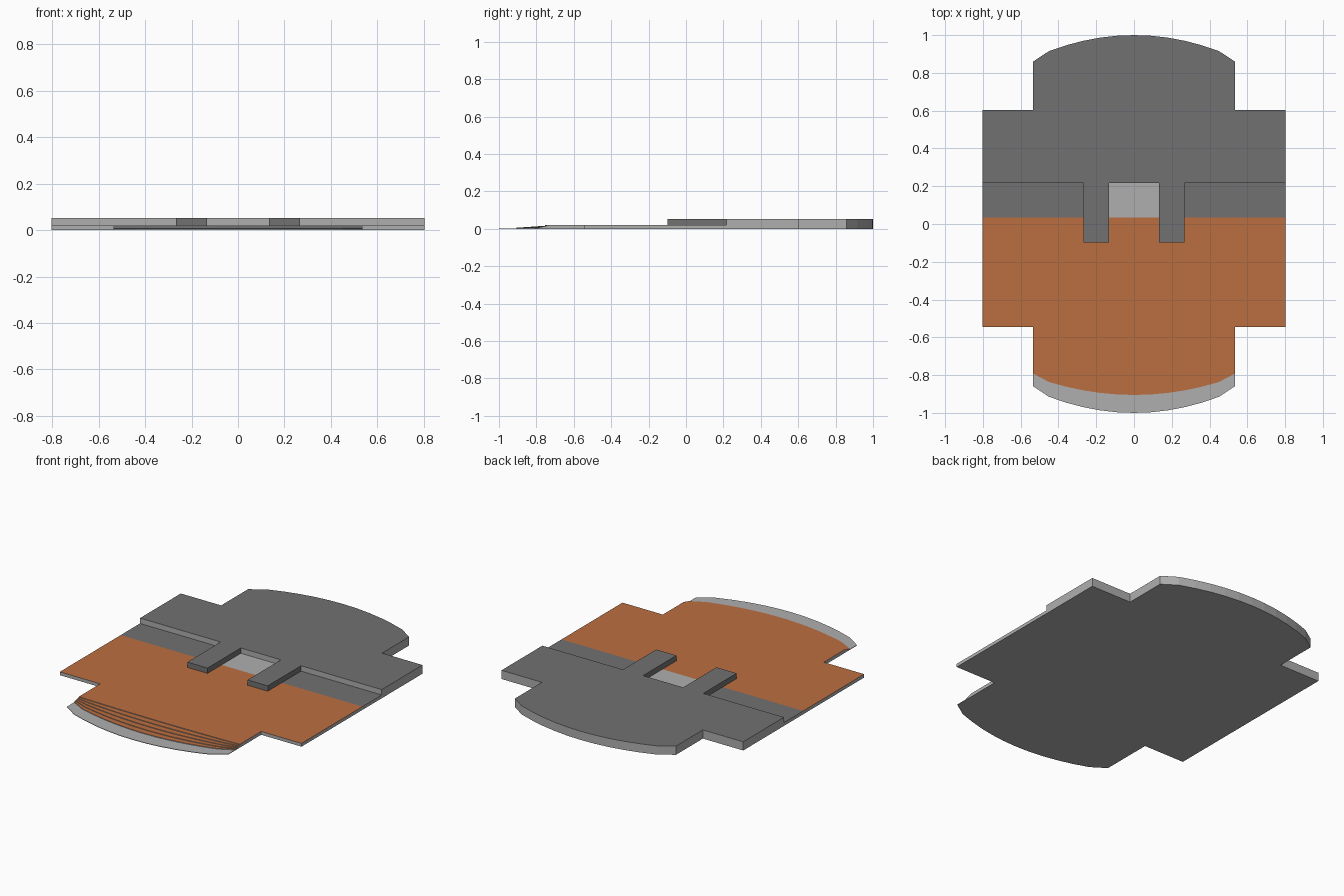
import bpy
import bmesh

cube = bpy.data.objects.get("Cube")
if cube:
    bpy.data.objects.remove(cube, do_unlink=True)


def material(name, r, g, b):
    mat = bpy.data.materials.new(name)
    mat.use_nodes = True
    mat.diffuse_color = (r, g, b, 1)
    mat.node_tree.nodes["Principled BSDF"].inputs["Base Color"].default_value = (r, g, b, 1)
    return mat


LIGHT = material("light grey", 0.43, 0.43, 0.43)
DARK = material("dark grey", 0.165, 0.165, 0.165)
ORANGE = material("burnt orange", 0.5, 0.158, 0.052)

WIDE, NARROW = 0.803, 0.535      # half widths
DECK, TOP, LIP = 0.02, 0.052, 0.003   # heights
RISER, SHOULDER = 0.217, 0.604   # start of raised half and its shoulder
SKIRT = -0.74                    # where the stepped front edge begins


def prism(name, outline, z0, z1, top, body):
    """Extrude an outline upwards; upward faces take the top colour."""
    bm = bmesh.new()
    base = bm.faces.new([bm.verts.new((x, y, z0)) for x, y in outline])
    ext = bmesh.ops.extrude_face_region(bm, geom=[base], use_keep_orig=True)
    for v in ext["geom"]:
        if isinstance(v, bmesh.types.BMVert):
            v.co.z = z1
    bmesh.ops.recalc_face_normals(bm, faces=bm.faces)
    bm.normal_update()
    for f in bm.faces:
        f.material_index = 0 if f.normal.z > 0.5 else 1
    mesh = bpy.data.meshes.new(name)
    bm.to_mesh(mesh)
    bm.free()
    mesh.materials.append(top)
    mesh.materials.append(body)
    obj = bpy.data.objects.new(name, mesh)
    bpy.context.collection.objects.link(obj)


def rect(x0, x1, y0, y1):
    return [(x0, y0), (x1, y0), (x1, y1), (x0, y1)]


def arc(centre, drop, sign):
    """Bowed edge from -x to +x: a gentle curve with clipped ends."""
    half = [(x, 0.6 * (x / 0.45) ** 2) for x in (0.09, 0.18, 0.27, 0.36, 0.45)]
    half.append((NARROW, 1))
    shape = [(-x, s) for x, s in reversed(half)] + [(0, 0)] + half
    return [(x, centre - sign * drop * s) for x, s in shape]


# Raised rear half with bowed back edge
rear = [(WIDE, SHOULDER), (WIDE, RISER), (-WIDE, RISER), (-WIDE, SHOULDER), (-NARROW, SHOULDER)]
prism("rear_body", rear + arc(1.0, 0.141, 1) + [(NARROW, SHOULDER)], 0, TOP, DARK, LIGHT)

# Thin front deck
paint_edge, step_in = 0.034, -0.544
deck = [(WIDE, step_in), (WIDE, paint_edge), (-WIDE, paint_edge), (-WIDE, step_in),
        (-NARROW, step_in), (-NARROW, SKIRT), (NARROW, SKIRT), (NARROW, step_in)]
prism("front_deck", deck, 0, DECK, ORANGE, LIGHT)

# Strip of deck along the riser, with a light floor between the prongs
floor = 0.2
prism("notch_floor", rect(-floor, floor, paint_edge, RISER), 0, DECK, LIGHT, LIGHT)
for side, name in ((1, "left"), (-1, "right")):
    x0, x1 = sorted((side * floor, side * WIDE))
    prism(name + "_deck_strip", rect(x0, x1, paint_edge, RISER), 0, DECK, DARK, LIGHT)
    x0, x1 = sorted((side * 0.133, side * 0.267))
    prism(name + "_prong", rect(x0, x1, -0.099, RISER), DECK, TOP, DARK, DARK)

# Thin bowed front lip
back = [(NARROW, SKIRT), (-NARROW, SKIRT)]
prism("front_lip", back + arc(-1.0, 0.142, -1), 0, LIP, LIGHT, LIGHT)

# Shallow steps rising from the lip to the deck, flattening out as they climb
STEPS = 5
rise = (DECK - LIP) / STEPS
for i in range(STEPS):
    t = i / (STEPS - 1)
    edge = arc(-0.905 + 0.15 * t, 0.114 - 0.104 * t, -1)
    prism(f"front_step_{i + 1}", back + edge, LIP + rise * i, LIP + rise * (i + 1),
          ORANGE, LIGHT)
